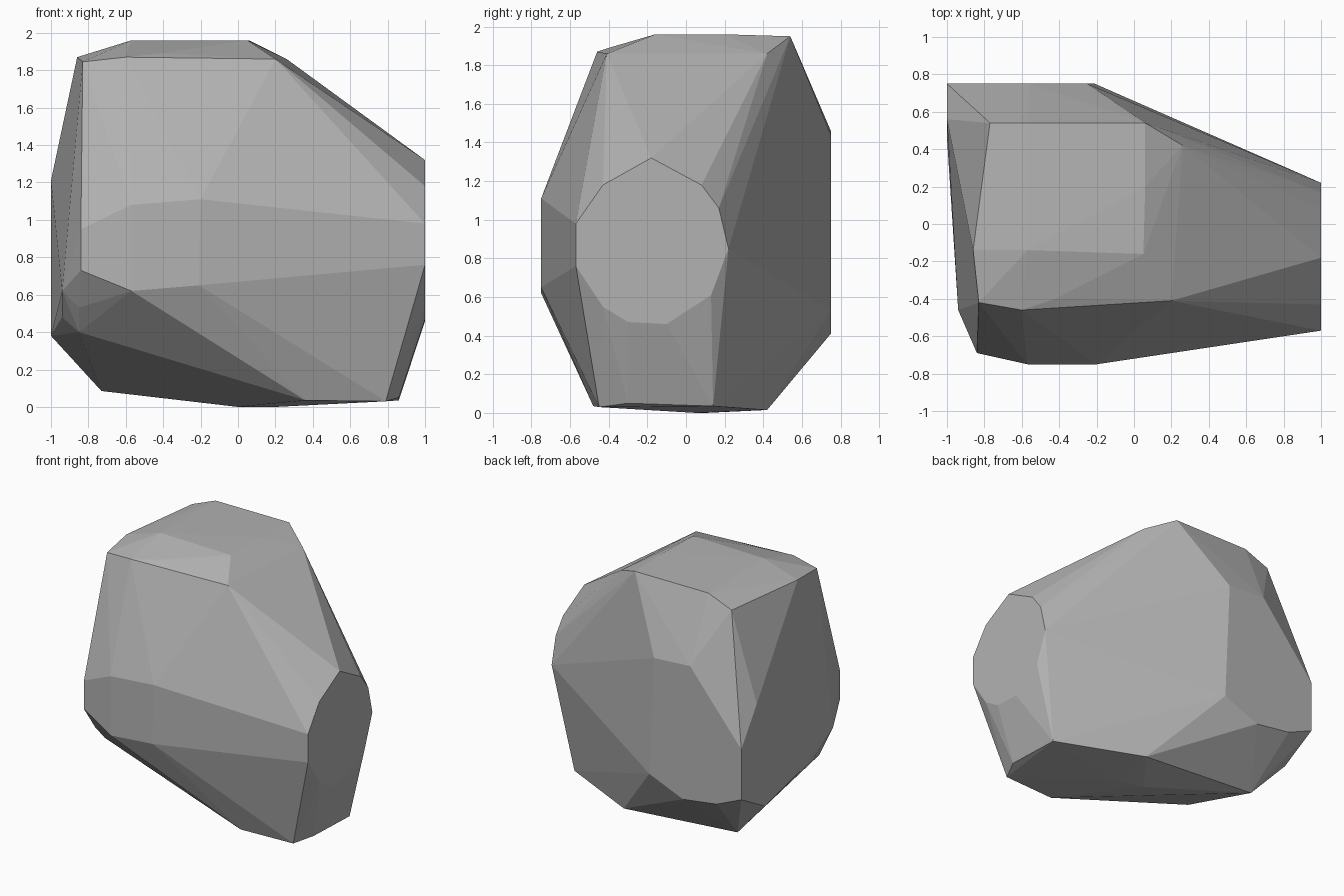
import bpy
import bmesh
from math import radians

default_cube = bpy.data.objects.get("Cube")
if default_cube:
    bpy.data.objects.remove(default_cube, do_unlink=True)


def make_material(name, value):
    material = bpy.data.materials.new(name)
    color = (value, value, value, 1)
    material.use_nodes = True
    material.diffuse_color = color
    shader = material.node_tree.nodes["Principled BSDF"]
    shader.inputs["Base Color"].default_value = color
    shader.inputs["Roughness"].default_value = 0.9
    return material


def on_x(x, outline):
    """Place a (y, z) outline on a plane facing sideways."""
    return [(x, y, z) for y, z in outline]


def on_y(y, outline):
    """Place an (x, z) outline on a plane facing front or back."""
    return [(x, y, z) for x, z in outline]


def make_boulder(name, facets, material):
    """Wrap one convex stone around a set of chiselled facets."""
    bm = bmesh.new()
    for facet in facets:
        for corner in facet:
            bm.verts.new(corner)
    hull = bmesh.ops.convex_hull(bm, input=bm.verts[:])
    unused = {v for v in hull["geom_interior"] + hull["geom_unused"]
              if isinstance(v, bmesh.types.BMVert)}
    bmesh.ops.delete(bm, geom=list(unused), context="VERTS")
    bmesh.ops.dissolve_limit(bm, angle_limit=radians(1),
                             verts=bm.verts[:], edges=bm.edges[:])
    bmesh.ops.recalc_face_normals(bm, faces=bm.faces[:])
    mesh = bpy.data.meshes.new(name)
    bm.to_mesh(mesh)
    bm.free()
    mesh.materials.append(material)
    boulder = bpy.data.objects.new(name, mesh)
    bpy.context.collection.objects.link(boulder)
    return boulder


# Flat cut at the narrow end
end_cut = on_x(1, [(-.18, 1.32), (.08, 1.18), (.17, 1.06), (.22, .85),
                   (.13, .61), (-.1, .46), (-.3, .47), (-.43, .55),
                   (-.57, .76), (-.57, .98), (-.43, 1.18)])

# Broad back facet
back_cut = on_y(.75, [(-.21, .53), (-.5, .41), (-.79, .45), (-1, .54),
                      (-1, .93), (-.56, 1.46), (-.25, 1.44)])

# Front bulge and its rounded corner
front_cut = on_y(-.75, [(-.57, 1.08), (-.2, 1.11), (-.57, .62), (-.21, .65)])
front_corner = on_y(-.69, [(-.84, .95), (-.84, .73)])

# Wide end with its lower chips
wide_end = on_x(-1, [(.56, 1.21), (.46, .38)])
lower_chips = [(-.94, -.46, .62), (-.94, -.23, .48),
               (-.85, -.54, .53), (-.85, -.42, .4)]

# Crown and the chipped rim around it
crown = [(-.57, -.14, 1.96), (.05, -.16, 1.96), (.06, .2, 1.96),
         (.06, .54, 1.95), (-.57, .54, 1.95)]
rim = [(-.77, .54, 1.87), (-.86, -.14, 1.87), (-.83, -.42, 1.845),
       (-.6, -.46, 1.87), (-.42, -.4, 1.89), (.2, -.41, 1.86),
       (.26, .42, 1.86)]

# Resting underside
underside = [(-.73, .41, .085), (0, .1, 0), (.2, .05, 0), (.24, .42, .015),
             (.37, .38, .1), (.86, .14, .035), (.86, -.3, .05),
             (.79, -.45, .03), (.52, -.47, .035), (.36, -.48, .035)]

stone = make_material("grey stone", .45)
make_boulder("boulder", [end_cut, back_cut, front_cut, front_corner, wide_end,
                         lower_chips, crown, rim, underside], stone)
